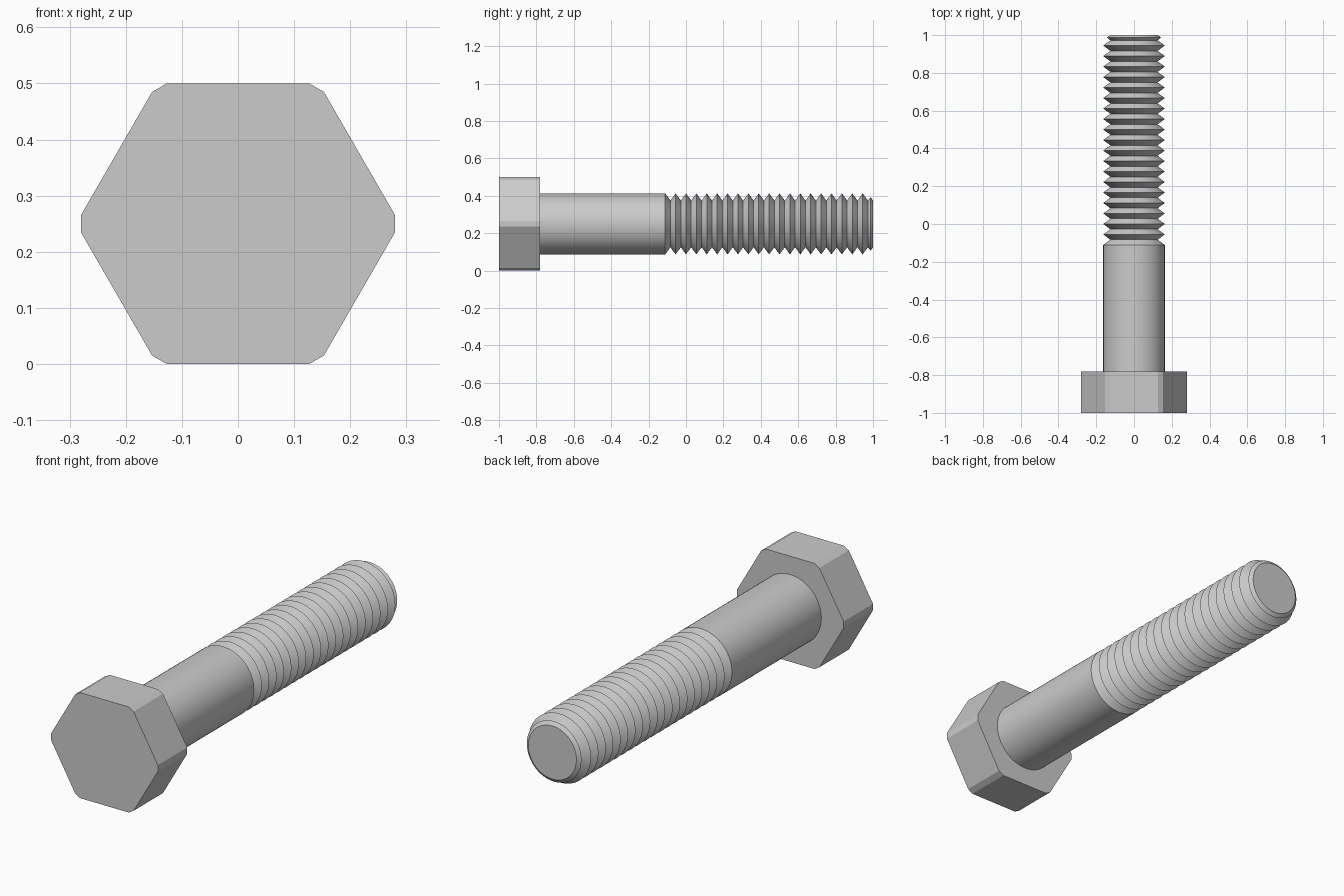
import bpy, bmesh
from math import pi, sin, cos, radians

if "Cube" in bpy.data.objects:
    bpy.data.objects.remove(bpy.data.objects["Cube"])

CENTER_Z = 0.25
HEAD_BACK = -0.78
THREAD_START, TURNS = -0.111, 20
CREST, ROOT = 0.163, 0.125
SIDES = 72


def loft(name, rings, smooth_angle=None):
    """Skin a list of equal-length rings running along y and cap both ends."""
    bm = bmesh.new()
    loops = [[bm.verts.new(p) for p in ring] for ring in rings]
    n = len(loops[0])
    for a, b in zip(loops, loops[1:]):
        for i in range(n):
            j = (i + 1) % n
            bm.faces.new((a[i], a[j], b[j], b[i]))
    bm.faces.new(loops[0])
    bm.faces.new(loops[-1])
    bmesh.ops.recalc_face_normals(bm, faces=bm.faces)
    mesh = bpy.data.meshes.new(name)
    bm.to_mesh(mesh)
    bm.free()
    obj = bpy.data.objects.new(name, mesh)
    obj.location.z = CENTER_Z
    bpy.context.collection.objects.link(obj)
    if smooth_angle:
        bpy.context.view_layer.objects.active = obj
        obj.select_set(True)
        bpy.ops.object.shade_smooth_by_angle(angle=smooth_angle)
        obj.select_set(False)
    return obj


def circle(y, r):
    return [(r * cos(2 * pi * i / SIDES), y, r * sin(2 * pi * i / SIDES))
            for i in range(SIDES)]


# Hexagonal head with narrow flats on its six corners
outline = []
for k in range(6):
    a = k * pi / 3
    for t in (-0.0151, 0.0151):
        outline.append((0.28 * cos(a) - t * sin(a), 0.28 * sin(a) + t * cos(a)))
loft("hex_head", [[(x, y, z) for x, z in outline] for y in (-1, HEAD_BACK)])

# Plain shank continuing into ring-shaped V threads
pitch = (1 - THREAD_START) / TURNS
profile = [(HEAD_BACK - 0.01, CREST), (THREAD_START, CREST)]
for k in range(TURNS):
    y = THREAD_START + k * pitch
    profile.append((y + pitch / 2, ROOT))
    if k < TURNS - 1:
        profile.append((y + pitch, CREST))
# Chamfered tip
profile += [(0.987, 0.143), (1.0, 0.126)]
loft("threaded_shank", [circle(y, r) for y, r in profile], radians(30))
